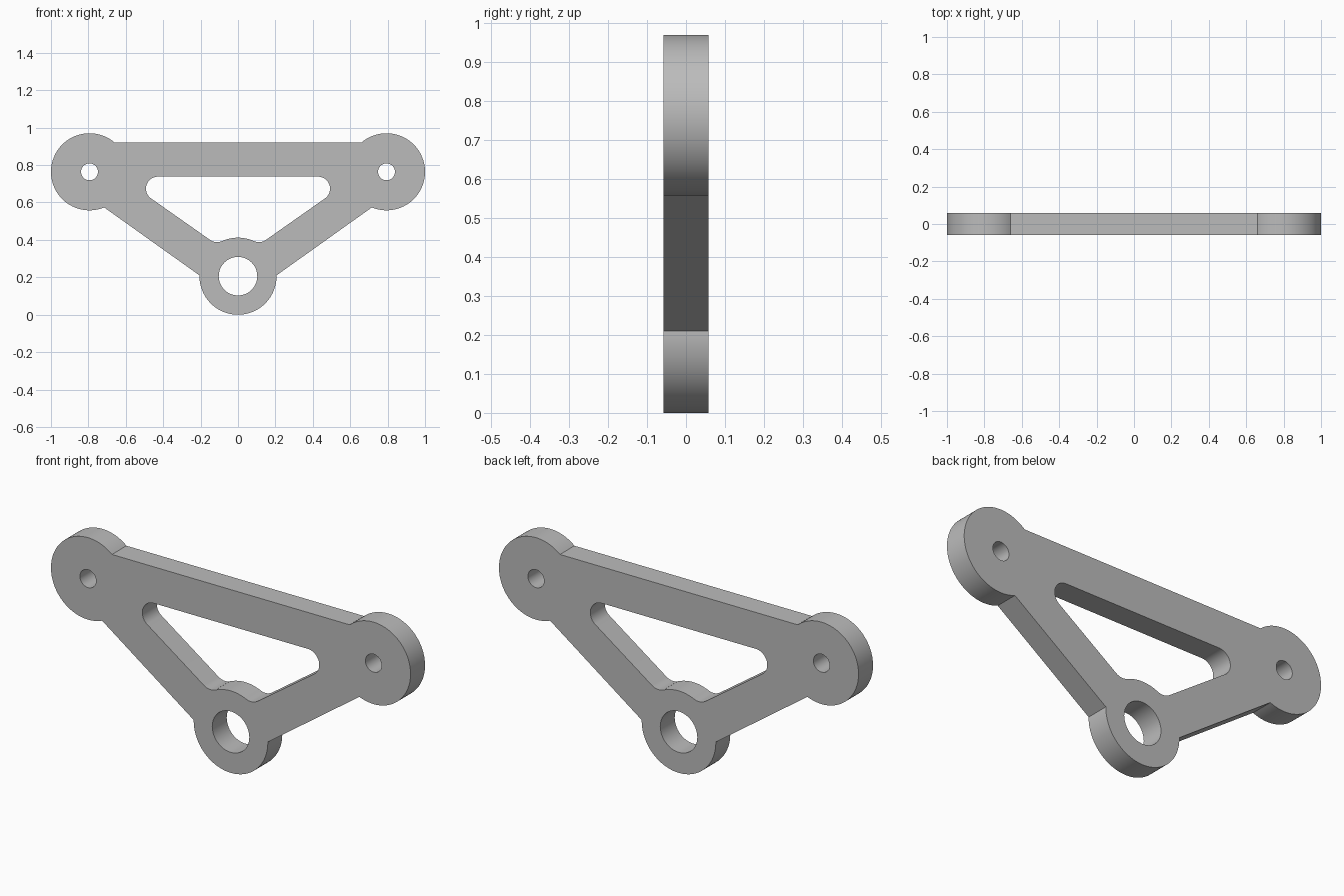
import bpy
import bmesh
from math import sin, cos, radians

cube = bpy.data.objects.get("Cube")
if cube:
    bpy.data.objects.remove(cube, do_unlink=True)

THICK = 0.115
BOSS_R = 0.206
EAR = (0.794, 0.764)      # centre of the upper boss
RING = (0.0, 0.206)       # centre of the lower boss
FILLET = 0.064


def arc(centre, radius, start, end, steps):
    """Points along an arc in the xz plane, angles in degrees."""
    pts = []
    for i in range(steps + 1):
        a = radians(start + (end - start) * i / steps)
        pts.append((centre[0] + radius * cos(a), centre[1] + radius * sin(a)))
    return pts


def circle(centre, radius, steps=64):
    return arc(centre, radius, 0, 360, steps)[:-1]


def mirrored(half):
    """Close a right-hand half profile with its mirror image."""
    return half + [(-x, z) for x, z in reversed(half) if x > 0.0001]


# Outer profile: lower boss, sloping arm, upper boss, top bar
outline = mirrored(arc(RING, BOSS_R, -90, 1.2, 32)
                   + arc(EAR, BOSS_R, -112.4, 130.3, 80))

# Rounded triangular window, following the lower boss at its bottom
window = mirrored(arc(RING, BOSS_R, 90, 65.5, 12)
                  + arc((0.112, 0.452), FILLET, 245.5, 305, 14)
                  + arc((0.428, 0.674), FILLET, -55, 90, 28))

# Bolt holes and pivot hole
loops = [outline, window,
         circle(RING, 0.103),
         circle(EAR, 0.045),
         circle((-EAR[0], EAR[1]), 0.045)]

# Fill the profile and extrude it through the thickness
bm = bmesh.new()
edges = []
for loop in loops:
    verts = [bm.verts.new((x, -THICK / 2, z)) for x, z in loop]
    for i, v in enumerate(verts):
        edges.append(bm.edges.new((v, verts[(i + 1) % len(verts)])))
bmesh.ops.triangle_fill(bm, use_beauty=True, use_dissolve=False,
                        edges=edges, normal=(0, -1, 0))
result = bmesh.ops.extrude_face_region(bm, geom=bm.faces[:], use_keep_orig=True)
moved = [g for g in result["geom"] if isinstance(g, bmesh.types.BMVert)]
bmesh.ops.translate(bm, vec=(0, THICK, 0), verts=moved)
bmesh.ops.recalc_face_normals(bm, faces=bm.faces[:])

mesh = bpy.data.meshes.new("bracket_plate")
bm.to_mesh(mesh)
bm.free()
plate = bpy.data.objects.new("bracket_plate", mesh)
bpy.context.collection.objects.link(plate)

# Plain grey metal
grey = bpy.data.materials.new("plain_grey")
grey.use_nodes = True
colour = (0.5, 0.5, 0.5, 1.0)
grey.diffuse_color = colour
grey.node_tree.nodes["Principled BSDF"].inputs["Base Color"].default_value = colour
mesh.materials.append(grey)

# Smooth round walls, sharp rims
bpy.ops.object.select_all(action="DESELECT")
plate.select_set(True)
bpy.context.view_layer.objects.active = plate
bpy.ops.object.shade_smooth_by_angle(angle=radians(25))
